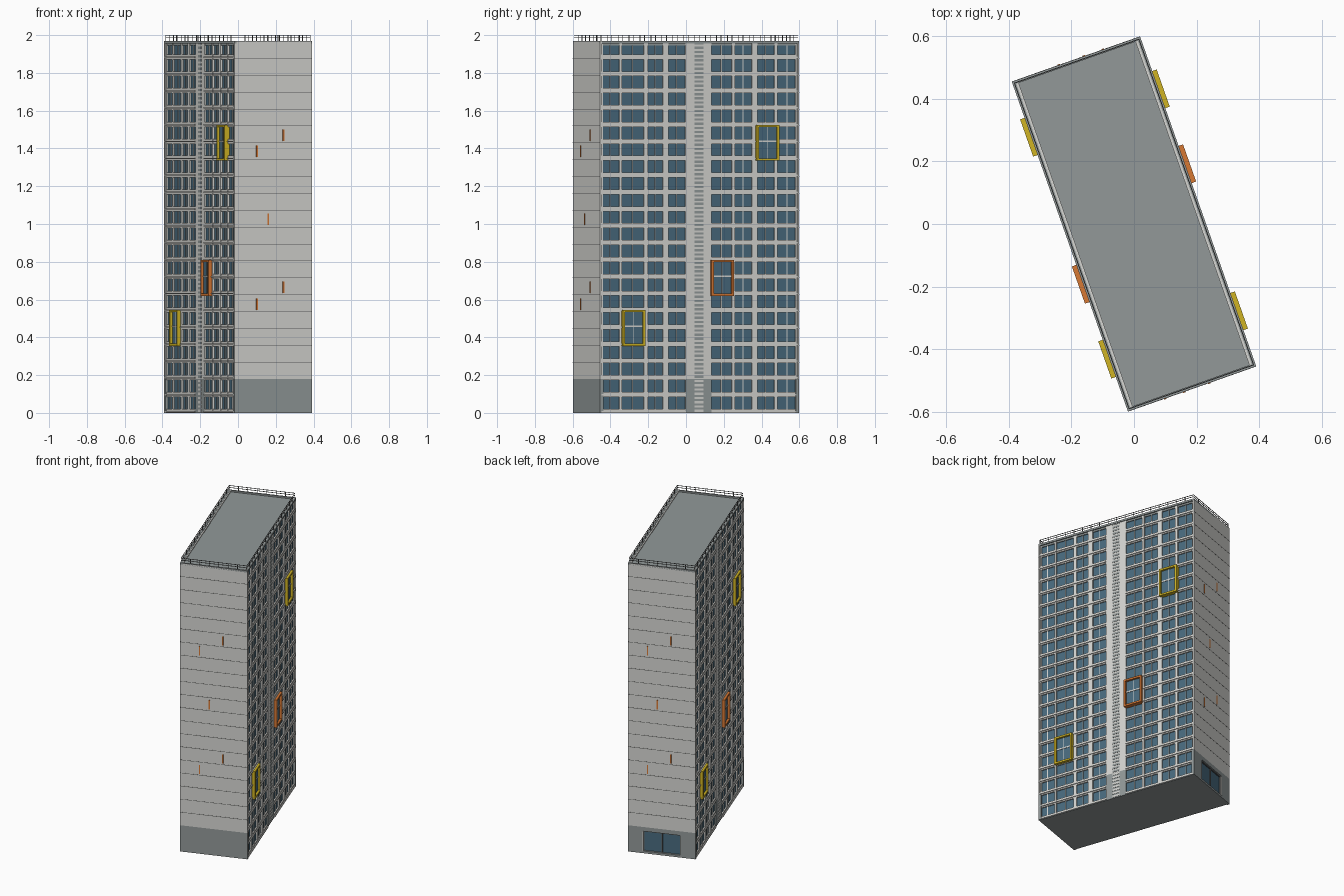
import bpy, bmesh, math
from mathutils import Matrix

if "Cube" in bpy.data.objects:
    bpy.data.objects.remove(bpy.data.objects["Cube"])

TURN = Matrix.Rotation(math.radians(19.4), 4, 'Z')
HALF_W, HALF_L = 0.2175, 0.559      # half width and half length of the block
TOP, FLOORS = 1.966, 22
H = TOP / FLOORS
BASE = 2 * H                        # top of the darker plinth
GLASS_U, WALL_U = 0.203, 0.2125     # depth of glass and of wall face


def mat(name, r, g, b):
    m = bpy.data.materials.new(name)
    lin = [((c / 255 + 0.055) / 1.055) ** 2.4 for c in (r, g, b)]
    m.diffuse_color = (*lin, 1)
    m.use_nodes = True
    m.node_tree.nodes["Principled BSDF"].inputs["Base Color"].default_value = m.diffuse_color
    return m


WALL = mat("light concrete", 214, 214, 210)
GREY = mat("blue grey render", 146, 153, 153)
GLASS = mat("blue glass", 72, 106, 126)
SEAM = mat("dark joint", 95, 96, 96)
METAL = mat("railing metal", 110, 112, 112)
YELLOW = mat("yellow frame", 208, 180, 36)
ORANGE = mat("orange frame", 214, 120, 52)


class Part:
    """Collects boxes given by their limits, then becomes one object."""

    def __init__(self, name, material):
        self.name, self.material, self.bm = name, material, bmesh.new()

    def box(self, u0, u1, v0, v1, z0, z1, s=1):
        size = Matrix.Diagonal((abs(u1 - u0), abs(v1 - v0), abs(z1 - z0), 1))
        place = Matrix.Translation((s * (u0 + u1) / 2, s * (v0 + v1) / 2, (z0 + z1) / 2))
        bmesh.ops.create_cube(self.bm, size=1, matrix=TURN @ place @ size)

    def done(self):
        me = bpy.data.meshes.new(self.name)
        self.bm.to_mesh(me)
        self.bm.free()
        me.materials.append(self.material)
        bpy.context.collection.objects.link(bpy.data.objects.new(self.name, me))


# window columns along the long side
COLUMNS = [(-.550, -.447), (-.433, -.310), (-.289, -.204), (-.172, -.077),
           (.067, .184), (.199, .295), (.326, .422), (.438, .549)]
STAIR = (-.077, .067)

# glazed core, ground slab and roof
core = Part("glass_core", GLASS)
core.box(-GLASS_U, GLASS_U, -.545, .545, .004, 1.95)
core.done()
slab = Part("ground_slab", GREY)
slab.box(-.212, .212, -.553, .553, 0, .004)
slab.done()
roof = Part("roof", GREY)
roof.box(-.209, .209, -.551, .551, 1.945, 1.958)
roof.done()

# long sides: pilasters, floor bands, ledges, mullions
pilasters = Part("pilasters", WALL)
bands = Part("floor_bands", WALL)
ledges = Part("floor_ledges", WALL)
mullions = Part("window_mullions", WALL)
stair_base = Part("stair_plinth", GREY)
vents = Part("stair_vents", GREY)
base_vents = Part("plinth_vents", WALL)
edges = [-HALF_L + .008] + [c for col in COLUMNS for c in col] + [HALF_L - .008]
for s in (1, -1):
    for a, b in zip(edges[0::2], edges[1::2]):
        if b - a < .002:
            continue
        z0 = BASE if a == STAIR[0] else .003
        pilasters.box(GLASS_U - .005, WALL_U, a, b, z0, TOP - .001, s)
    stair_base.box(GLASS_U - .005, WALL_U, *STAIR, .003, BASE, s)
    for f in range(FLOORS + 1):
        z = f * H
        lo, hi = max(z - .005, .003), min(z + .021, TOP)
        for a, b in ((-.552, STAIR[0]), (STAIR[1], .552)):
            bands.box(GLASS_U - .005, WALL_U - .001, a, b, lo, hi, s)
            if f < FLOORS:
                ledges.box(WALL_U - .003, HALF_W, a, b, z + .003, z + .010, s)
        if f == FLOORS:
            break
        for k in range(4):
            zz = z + .006 + k * H / 4
            part = vents if z > BASE - .01 else base_vents
            part.box(WALL_U - .001, WALL_U + .002, -.028, .022, zz, zz + .012, s)
    for a, b in COLUMNS:
        m = (a + b) / 2
        mullions.box(GLASS_U - .002, GLASS_U + .005, m - .002, m + .002, .01, TOP - .005, s)
for p in (pilasters, bands, ledges, mullions, stair_base, vents, base_vents):
    p.done()

# end walls with a plinth; the rear plinth has a recessed entrance
ends = Part("end_walls", WALL)
plinth = Part("end_plinths", GREY)
for s in (1, -1):
    ends.box(-HALF_W, HALF_W, HALF_L - .010, HALF_L, BASE, TOP, s)
    ends.box(-.21, .21, .540, HALF_L - .010, BASE, TOP - .012, s)
plinth.box(-HALF_W, HALF_W, -HALF_L, -.540, 0, BASE)
DOOR_W, DOOR_Z = .12, .150
plinth.box(-HALF_W, -DOOR_W, .540, HALF_L, 0, BASE)
plinth.box(DOOR_W, HALF_W, .540, HALF_L, 0, BASE)
plinth.box(-DOOR_W, DOOR_W, .540, HALF_L, DOOR_Z, BASE)
plinth.box(-DOOR_W, DOOR_W, .540, HALF_L, 0, .015)
ends.done()
plinth.done()

# entrance frame and its light jambs
frame = Part("entrance_frame", SEAM)
for u in (-DOOR_W + .003, 0, DOOR_W - .003):
    frame.box(u - .003, u + .003, .540, .550, .015, DOOR_Z)
frame.box(-DOOR_W, DOOR_W, .540, .550, DOOR_Z - .006, DOOR_Z)
frame.done()
jambs = Part("entrance_jambs", WALL)
for u in (-DOOR_W, DOOR_W):
    jambs.box(u - .002, u + .002, .550, HALF_L + .001, .015, DOOR_Z)
jambs.done()

# panel joints and narrow orange slots on the end walls
joints = Part("panel_joints", SEAM)
slots = Part("end_slots", ORANGE)
for s in (1, -1):
    for f in range(3, FLOORS):
        joints.box(-HALF_W, HALF_W, -HALF_L - .0006, -HALF_L + .001,
                   f * H - .0013, f * H + .0013, s)
    for u, z in ((.058, 1.47), (-.091, 1.385), (-.027, 1.025), (.058, .665), (-.091, .575)):
        slots.box(u - .004, u + .004, -HALF_L - .003, -HALF_L + .001, z - .031, z + .031, s)
joints.done()
slots.done()

# parapet rim around the roof
parapet = Part("parapet", GREY)
for s in (1, -1):
    parapet.box(.206, HALF_W, -HALF_L, HALF_L, TOP - .010, TOP + .002, s)
    parapet.box(-.206, .206, HALF_L - .011, HALF_L, TOP - .010, TOP + .002, s)
parapet.done()

# projecting picture frames around two-storey windows
yellow = Part("yellow_window_frames", YELLOW)
orange = Part("orange_window_frames", ORANGE)
cross = Part("frame_transoms", WALL)
panes = Part("frame_panes", GLASS)
W, T = .063, .012
for s in (1, -1):
    for part, v, z in ((yellow, .379, 1.43), (orange, .125, .715), (yellow, -.3735, .45)):
        u0, u1, zh = GLASS_U, HALF_W + .015, .095
        for d in (-1, 1):
            part.box(u0, u1, v + d * W, v + d * (W - T), z - zh, z + zh, s)
            part.box(u0, u1, v - W, v + W, z + d * zh, z + d * (zh - T), s)
        panes.box(u0, HALF_W + .001, v - W + T, v + W - T, z - zh + T, z + zh - T, s)
        cross.box(u0, HALF_W + .004, v - W + T, v + W - T, z + .004, z + .013, s)
        cross.box(u0, HALF_W + .003, v - .0015, v + .0015, z - zh + T, z + zh - T, s)
for p in (yellow, orange, cross, panes):
    p.done()

# roof railing: posts and two rails on every side
rail = Part("roof_railing", METAL)
R, U, V = .0015, .211, .552
for s in (1, -1):
    for z in (1.985, 1.9985):
        rail.box(U - R, U + R, -V, V, z - R, z + R, s)
        rail.box(-U, U, V - R, V + R, z - R, z + R, s)
    for i in range(18):
        v = -V + 2 * V * i / 18
        rail.box(U - R, U + R, v - R, v + R, TOP, 2.0, s)
    for i in range(7):
        u = -U + 2 * U * i / 7
        rail.box(u - R, u + R, V - R, V + R, TOP, 2.0, s)
rail.done()
